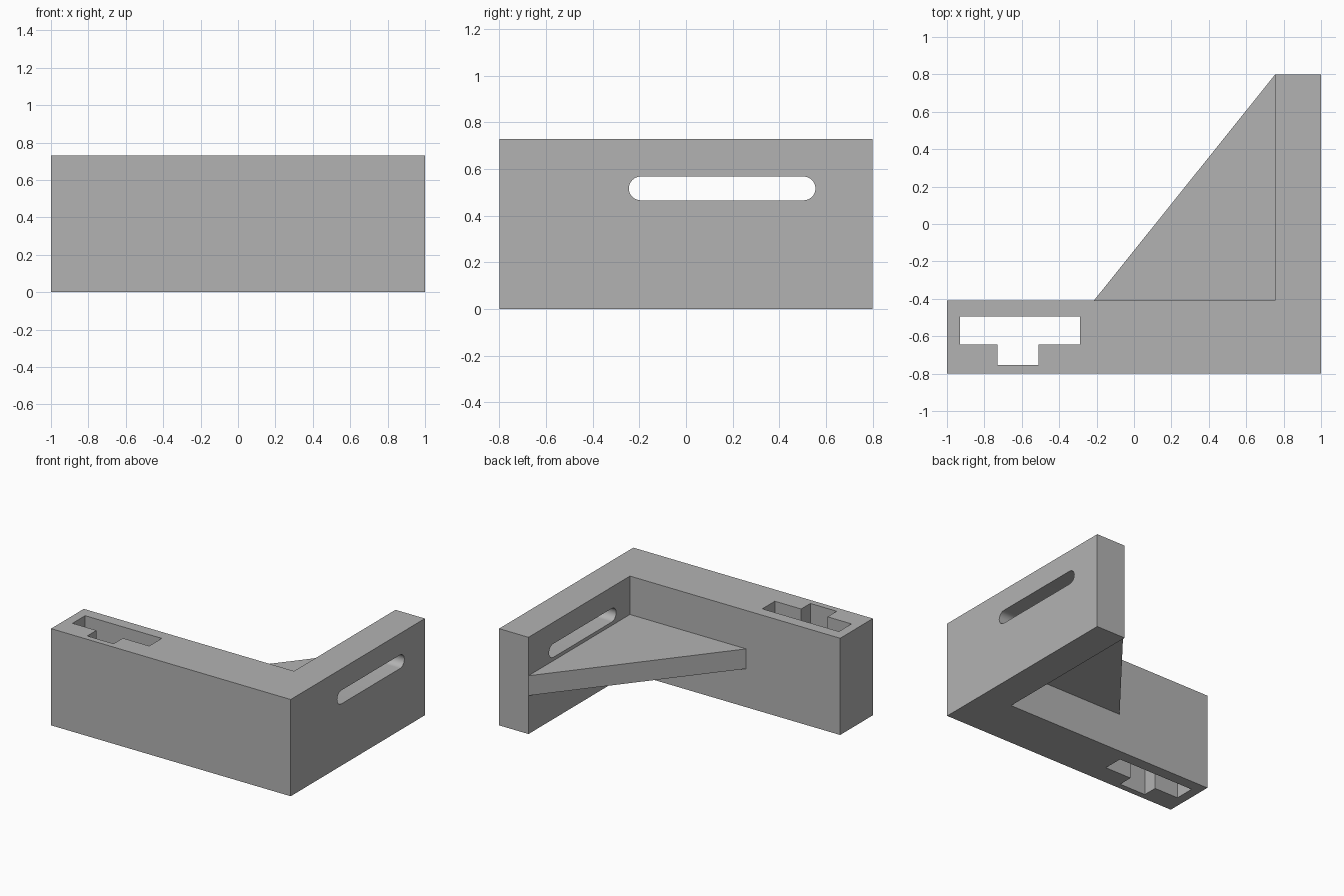
import bpy
import bmesh
from math import cos, sin, pi
from mathutils import Matrix

if "Cube" in bpy.data.objects:
    bpy.data.objects.remove(bpy.data.objects["Cube"])

HEIGHT = 0.73
WALL_X = 0.755   # inner face of the side wall
WALL_Y = -0.41   # inner face of the front wall

grey = bpy.data.materials.new("plain grey")
grey.use_nodes = True
colour = (0.45, 0.45, 0.45, 1)
grey.diffuse_color = colour
grey.node_tree.nodes["Principled BSDF"].inputs["Base Color"].default_value = colour


def prism(name, outline, low, high, matrix=Matrix()):
    """Extrude a flat outline from low to high along its local z axis."""
    bm = bmesh.new()
    face = bm.faces.new([bm.verts.new((x, y, low)) for x, y in outline])
    top = bmesh.ops.extrude_face_region(bm, geom=[face])["geom"]
    moved = [v for v in top if isinstance(v, bmesh.types.BMVert)]
    bmesh.ops.translate(bm, verts=moved, vec=(0, 0, high - low))
    bm.transform(matrix)
    bmesh.ops.recalc_face_normals(bm, faces=bm.faces)
    mesh = bpy.data.meshes.new(name)
    bm.to_mesh(mesh)
    bm.free()
    mesh.materials.append(grey)
    obj = bpy.data.objects.new(name, mesh)
    bpy.context.collection.objects.link(obj)
    return obj


def cut(target, cutter):
    """Subtract the cutter from the target and discard it."""
    cutter.hide_render = True
    mod = target.modifiers.new("cut", "BOOLEAN")
    mod.operation = "DIFFERENCE"
    mod.solver = "EXACT"
    mod.object = cutter
    bpy.context.view_layer.objects.active = target
    bpy.ops.object.modifier_apply(modifier=mod.name)
    bpy.data.objects.remove(cutter)


def stadium(y0, y1, z, radius, steps=16):
    """Rounded slot outline lying along y."""
    points = []
    for centre, start in ((y1 - radius, -pi / 2), (y0 + radius, pi / 2)):
        for i in range(steps + 1):
            a = start + pi * i / steps
            points.append((centre + radius * cos(a), z + radius * sin(a)))
    return points


# L-shaped bracket body
body = prism("bracket_body", [(-1, -0.8), (1, -0.8), (1, 0.8), (WALL_X, 0.8),
                              (WALL_X, WALL_Y), (-1, WALL_Y)], 0, HEIGHT)

# T-shaped channel running the full height
channel = [(-0.93, -0.495), (-0.93, -0.645), (-0.73, -0.645), (-0.73, -0.755),
           (-0.51, -0.755), (-0.51, -0.645), (-0.29, -0.645), (-0.29, -0.495)]
cut(body, prism("channel_cutter", channel, -0.1, HEIGHT + 0.1))

# Two rounded slots through the side wall (local x, y, z become y, z, x)
sideways = Matrix(((0, 0, 1, 0), (1, 0, 0, 0), (0, 1, 0, 0), (0, 0, 0, 1)))
for z in (0.215, 0.517):
    cut(body, prism("slot_cutter", stadium(-0.245, 0.555, z, 0.051),
                    WALL_X - 0.1, 1.1, sideways))

# Triangular brace between the two walls
prism("corner_brace", [(-0.215, WALL_Y), (WALL_X, WALL_Y), (WALL_X, 0.8)], 0.29, 0.44)

# Smooth slot ends, sharp edges elsewhere
bpy.ops.object.select_all(action="DESELECT")
body.select_set(True)
bpy.context.view_layer.objects.active = body
bpy.ops.object.shade_smooth_by_angle(angle=pi / 6)
